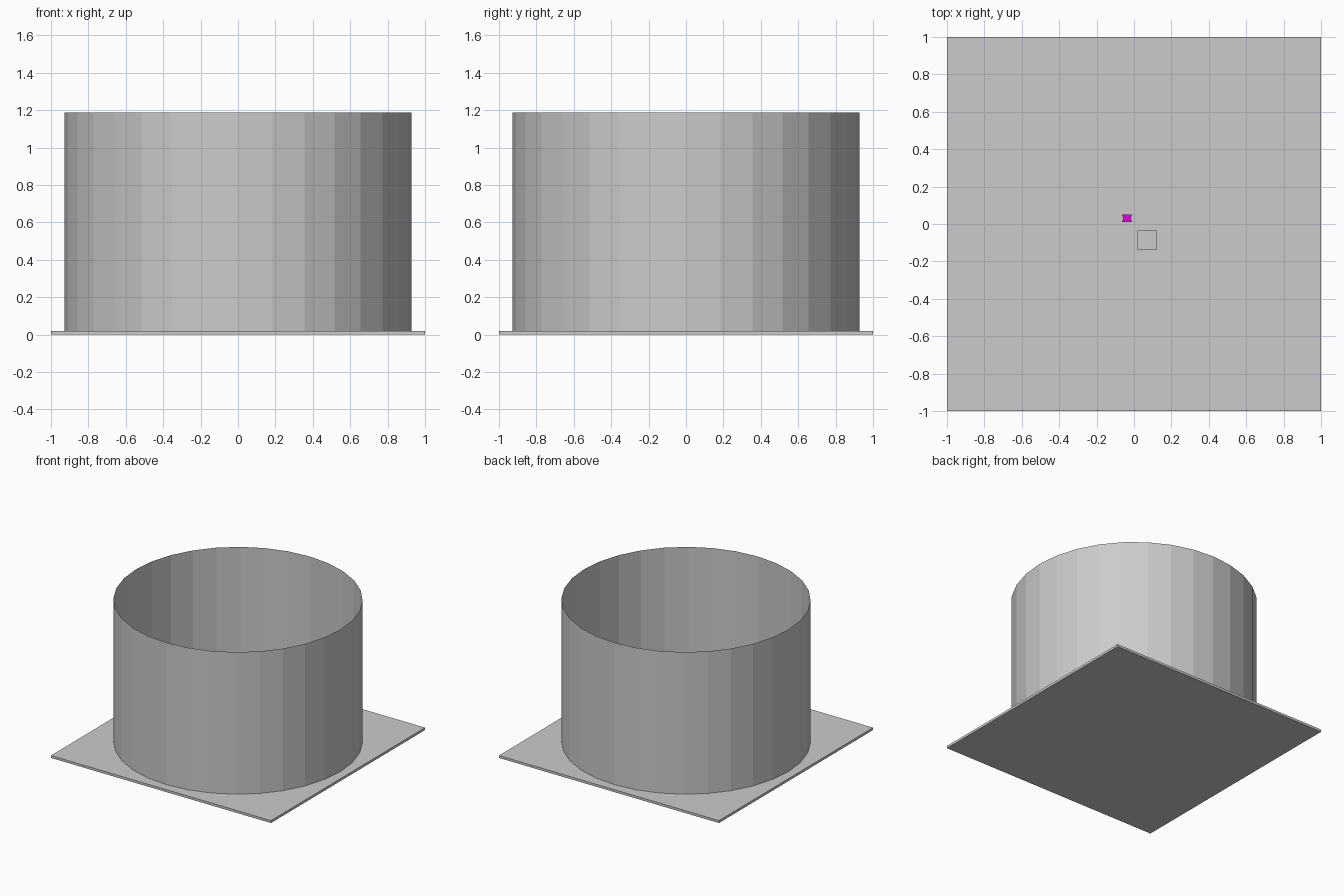
import bpy, bmesh

if "Cube" in bpy.data.objects:
    bpy.data.objects.remove(bpy.data.objects["Cube"])


def box(name, x0, x1, y0, y1, z0, z1):
    bpy.ops.mesh.primitive_cube_add(size=1, location=((x0 + x1) / 2, (y0 + y1) / 2, (z0 + z1) / 2))
    ob = bpy.context.object
    ob.name = name
    ob.scale = (x1 - x0, y1 - y0, z1 - z0)
    return ob


BASE = 0.02

# Thin square floor
box("floor_plate", -1, 1, -1, 1, 0, BASE)

# Open round wall, a single skin without caps
TOP = 1.187
bpy.ops.mesh.primitive_cylinder_add(vertices=32, radius=0.928, depth=TOP - BASE,
                                    end_fill_type='NOTHING', location=(0, 0, (TOP + BASE) / 2))
bpy.context.object.name = "round_wall"

# Small block standing inside the wall
box("small_block", 0.02, 0.12, -0.14, -0.035, BASE, BASE + 0.1)

# Tiny magenta piece with a slightly pinched outline
outline = [(-0.064, 0.01), (-0.011, 0.01), (-0.018, 0.03), (-0.011, 0.05), (-0.064, 0.05), (-0.057, 0.03)]
bm = bmesh.new()
face = bm.faces.new([bm.verts.new((x, y, BASE)) for x, y in outline])
ext = bmesh.ops.extrude_face_region(bm, geom=[face], use_keep_orig=True)
for v in ext["geom"]:
    if isinstance(v, bmesh.types.BMVert):
        v.co.z += 0.05
bmesh.ops.recalc_face_normals(bm, faces=bm.faces)
mesh = bpy.data.meshes.new("magenta_piece")
bm.to_mesh(mesh)
bm.free()
piece = bpy.data.objects.new("magenta_piece", mesh)
bpy.context.collection.objects.link(piece)
mat = bpy.data.materials.new("magenta")
mat.diffuse_color = (0.8, 0.0, 0.8, 1)
mat.use_nodes = True
mat.node_tree.nodes["Principled BSDF"].inputs["Base Color"].default_value = mat.diffuse_color
mesh.materials.append(mat)
